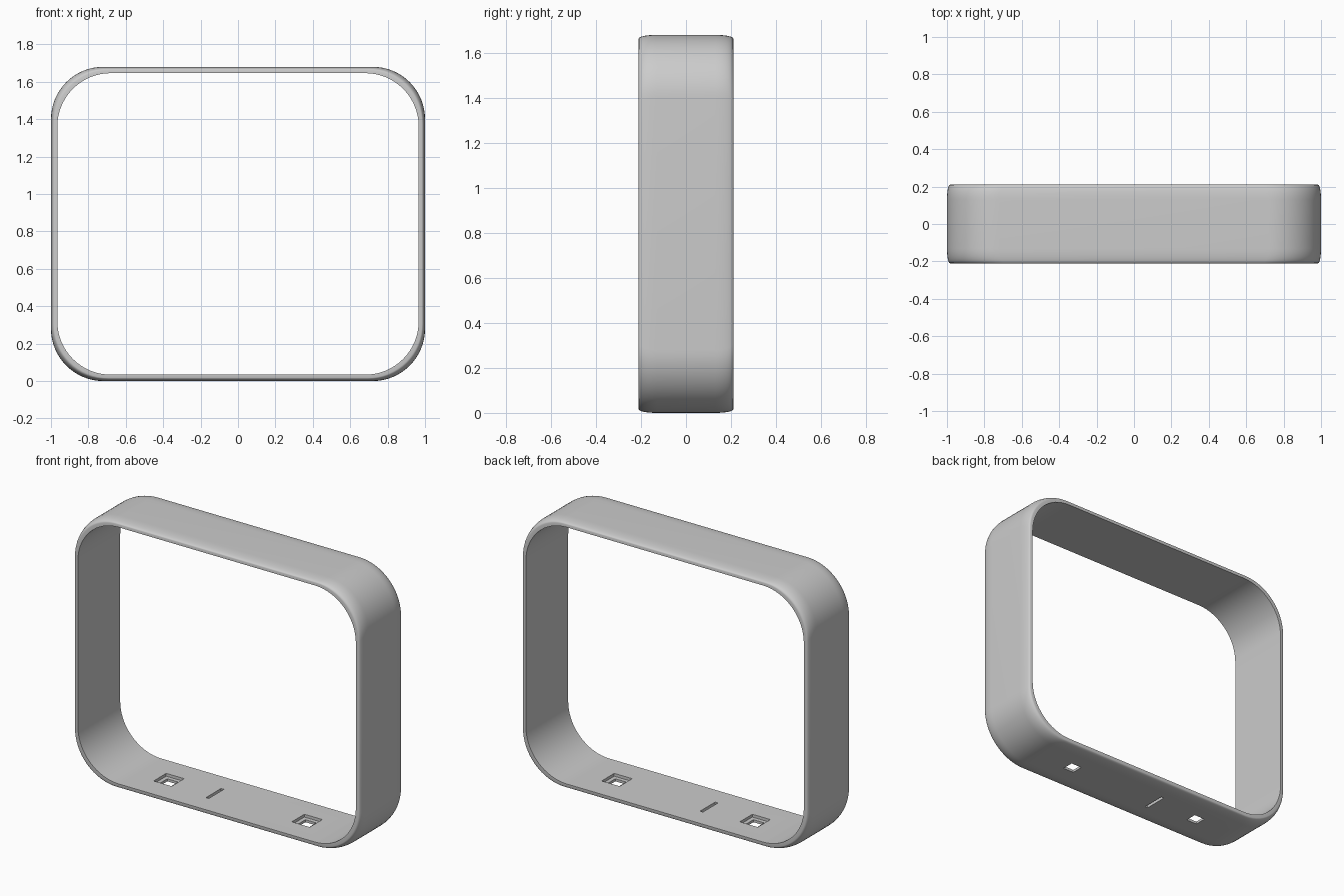
import bpy, bmesh, math

if "Cube" in bpy.data.objects:
    bpy.data.objects.remove(bpy.data.objects["Cube"], do_unlink=True)

HALF_W, HALF_H, HALF_D = 1.0, 0.84, 0.21

grey = bpy.data.materials.new("plain grey")
grey.use_nodes = True
colour = (0.6, 0.6, 0.6, 1)
grey.diffuse_color = colour
grey.node_tree.nodes["Principled BSDF"].inputs["Base Color"].default_value = colour


def rounded_loop(bm, inset, radius, y, steps=16):
    """Rounded rectangle of vertices in the plane at depth y."""
    cx, cz = HALF_W - inset - radius, HALF_H - inset - radius
    verts = []
    for k, (sx, sz) in enumerate([(1, 1), (-1, 1), (-1, -1), (1, -1)]):
        for i in range(steps + 1):
            a = math.pi / 2 * (k + i / steps)
            verts.append(bm.verts.new((sx * cx + radius * math.cos(a), y,
                                       HALF_H + sz * cz + radius * math.sin(a))))
    return verts


def block(name, x, z, size):
    """Box cutter for the floor openings."""
    bpy.ops.mesh.primitive_cube_add(size=1, location=(x, 0, z))
    ob = bpy.context.object
    ob.name = name
    ob.scale = size
    ob.hide_render = True
    return ob


# Band cross-section: softly rounded outside, flat rims, straight inside
bulge = []
for i in range(9):
    t = math.pi / 2 * i / 8
    bulge.append((0.016 * (1 - math.cos(t)), 0.28 + 0.015 * (1 - math.cos(t)),
                  0.13 + 0.08 * math.sin(t)))
section = [(d, r, -y) for d, r, y in reversed(bulge)] + bulge
section += [(0.034, 0.285, HALF_D), (0.034, 0.285, -HALF_D)]

bm = bmesh.new()
loops = [rounded_loop(bm, *s) for s in section]
for a, b in zip(loops, loops[1:] + loops[:1]):
    for i in range(len(a)):
        j = (i + 1) % len(a)
        bm.faces.new((a[i], a[j], b[j], b[i]))
bmesh.ops.recalc_face_normals(bm, faces=bm.faces)
mesh = bpy.data.meshes.new("frame_band")
bm.to_mesh(mesh)
bm.free()
mesh.materials.append(grey)
band = bpy.data.objects.new("frame_band", mesh)
bpy.context.collection.objects.link(band)

# Two stepped square openings and one slot in the floor
cutters = [block("slot_cutter", -0.16, 0, (0.02, 0.15, 0.2))]
for side, x in (("left", 0.48), ("right", -0.48)):
    cutters.append(block(side + "_recess_cutter", x, 0.066, (0.125, 0.125, 0.1)))
    cutters.append(block(side + "_hole_cutter", x, 0, (0.075, 0.075, 0.2)))

bpy.ops.object.select_all(action='DESELECT')
band.select_set(True)
bpy.context.view_layer.objects.active = band
for cutter in cutters:
    mod = band.modifiers.new("opening", 'BOOLEAN')
    mod.operation = 'DIFFERENCE'
    mod.solver = 'EXACT'
    mod.object = cutter
    bpy.ops.object.modifier_apply(modifier=mod.name)
    bpy.data.objects.remove(cutter, do_unlink=True)

bpy.ops.object.shade_smooth_by_angle(angle=math.radians(30))
